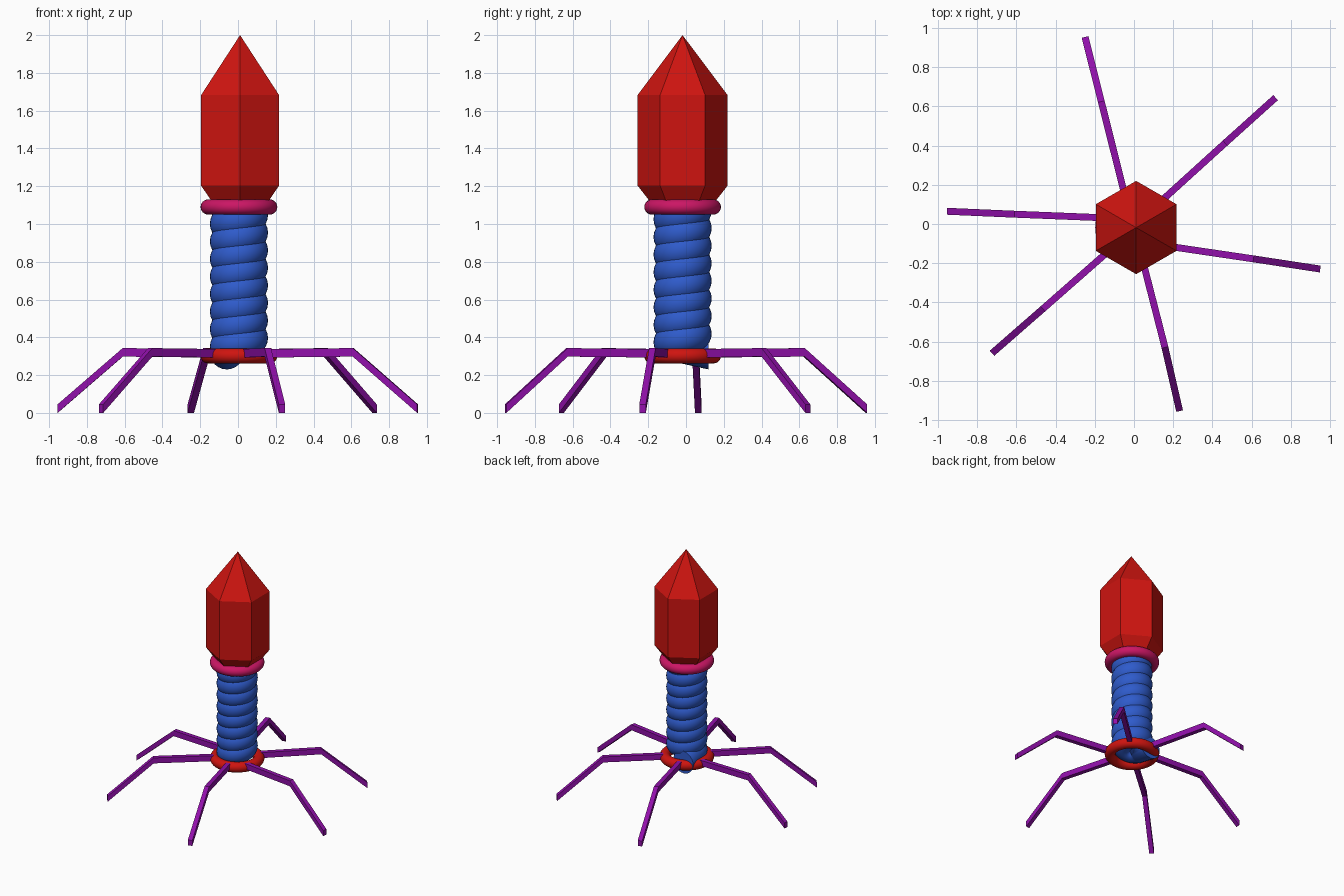
import bpy, bmesh, math

if "Cube" in bpy.data.objects:
    bpy.data.objects.remove(bpy.data.objects["Cube"])

CX, CY = 0.005, -0.018   # axis of the body


def material(name, rgb):
    m = bpy.data.materials.new(name)
    m.diffuse_color = (*rgb, 1)
    m.use_nodes = True
    m.node_tree.nodes["Principled BSDF"].inputs["Base Color"].default_value = m.diffuse_color
    return m


RED = material("red", (0.62, 0.007, 0.005))
PINK = material("pink", (0.6, 0.008, 0.13))
BLUE = material("blue", (0.028, 0.105, 0.6))
PURPLE = material("purple", (0.28, 0.005, 0.4))


def finish(name, bm, mat, smooth=False):
    bmesh.ops.recalc_face_normals(bm, faces=bm.faces)
    me = bpy.data.meshes.new(name)
    for f in bm.faces:
        f.smooth = smooth and len(f.verts) == 4
    bm.to_mesh(me)
    bm.free()
    me.materials.append(mat)
    ob = bpy.data.objects.new(name, me)
    bpy.context.collection.objects.link(ob)
    return ob


def skin(bm, rings, closed=False):
    """Join rings of vertices with quads; cap the ends if open."""
    count, n = len(rings), len(rings[0])
    for i in range(count if closed else count - 1):
        p, q = rings[i], rings[(i + 1) % count]
        for j in range(n):
            k = (j + 1) % n
            bm.faces.new((p[j], p[k], q[k], q[j]))
    if not closed:
        bm.faces.new(rings[0])
        bm.faces.new(rings[-1])


def circle_ring(bm, a, r, minor, z, slide=0.0, n=24):
    """Upright circle of radius minor at angle a, slid along the tangent."""
    ring = []
    for i in range(n):
        t = 2 * math.pi * i / n
        d = r + minor * math.cos(t)
        ring.append(bm.verts.new((CX + d * math.cos(a) - slide * math.sin(a),
                                  CY + d * math.sin(a) + slide * math.cos(a),
                                  z + minor * math.sin(t))))
    return ring


# hexagonal head with pointed top and tapered underside
bm = bmesh.new()
rings = []
for r, z in ((0.15, 1.09), (0.238, 1.203), (0.238, 1.683), (0.0005, 2.0)):
    rings.append([bm.verts.new((0.011 + r * math.cos(math.radians(90 + 60 * i)),
                                CY + r * math.sin(math.radians(90 + 60 * i)), z))
                  for i in range(6)])
skin(bm, rings)
bmesh.ops.remove_doubles(bm, verts=rings[-1], dist=0.002)
finish("head", bm, RED)

# collar and base rings
for name, mat, z in (("collar", PINK, 1.09), ("base_ring", RED, 0.302)):
    bm = bmesh.new()
    skin(bm, [circle_ring(bm, 2 * math.pi * i / 48, 0.163, 0.04, z)
              for i in range(48)], closed=True)
    finish(name, bm, mat, True)

# tail: a fat tight coil whose lower end runs out straight
PITCH, STEPS, TURNS = 0.093, 32, 8
bm = bmesh.new()
rings = [circle_ring(bm, math.pi, 0.064, 0.09, 0.32, slide=-0.138)]
for i in range(STEPS * TURNS + 1):
    rings.append(circle_ring(bm, math.pi + 2 * math.pi * i / STEPS, 0.064, 0.09,
                             0.35 + PITCH * i / STEPS))
skin(bm, rings)
finish("coiled_tail", bm, BLUE, True)

# bent legs: (inner end), (knee), (foot)
LEGS = [
    ((-0.045, 0.14), (-0.167, 0.625), (-0.25, 0.955)),
    ((0.12, 0.10), (0.465, 0.413), (0.723, 0.645)),
    ((0.15, -0.11), (0.61, -0.178), (0.951, -0.23)),
    ((0.04, -0.17), (0.158, -0.63), (0.233, -0.955)),
    ((-0.12, -0.13), (-0.465, -0.433), (-0.725, -0.66)),
    ((-0.16, 0.032), (-0.61, 0.05), (-0.955, 0.065)),
]
W, T = 0.0175, 0.045
for n, pts in enumerate(LEGS, 1):
    bm = bmesh.new()
    (x0, y0), (x1, y1) = pts[0], pts[2]
    d = math.hypot(x1 - x0, y1 - y0)
    sx, sy = -(y1 - y0) / d * W, (x1 - x0) / d * W
    loops = [[bm.verts.new((x + s * sx, y + s * sy, z + h))
              for s, h in ((-1, 0), (1, 0), (1, T), (-1, T))]
             for (x, y), z in zip(pts, (0.293, 0.298, 0.0))]
    skin(bm, loops)
    finish(f"leg_{n}", bm, PURPLE)
